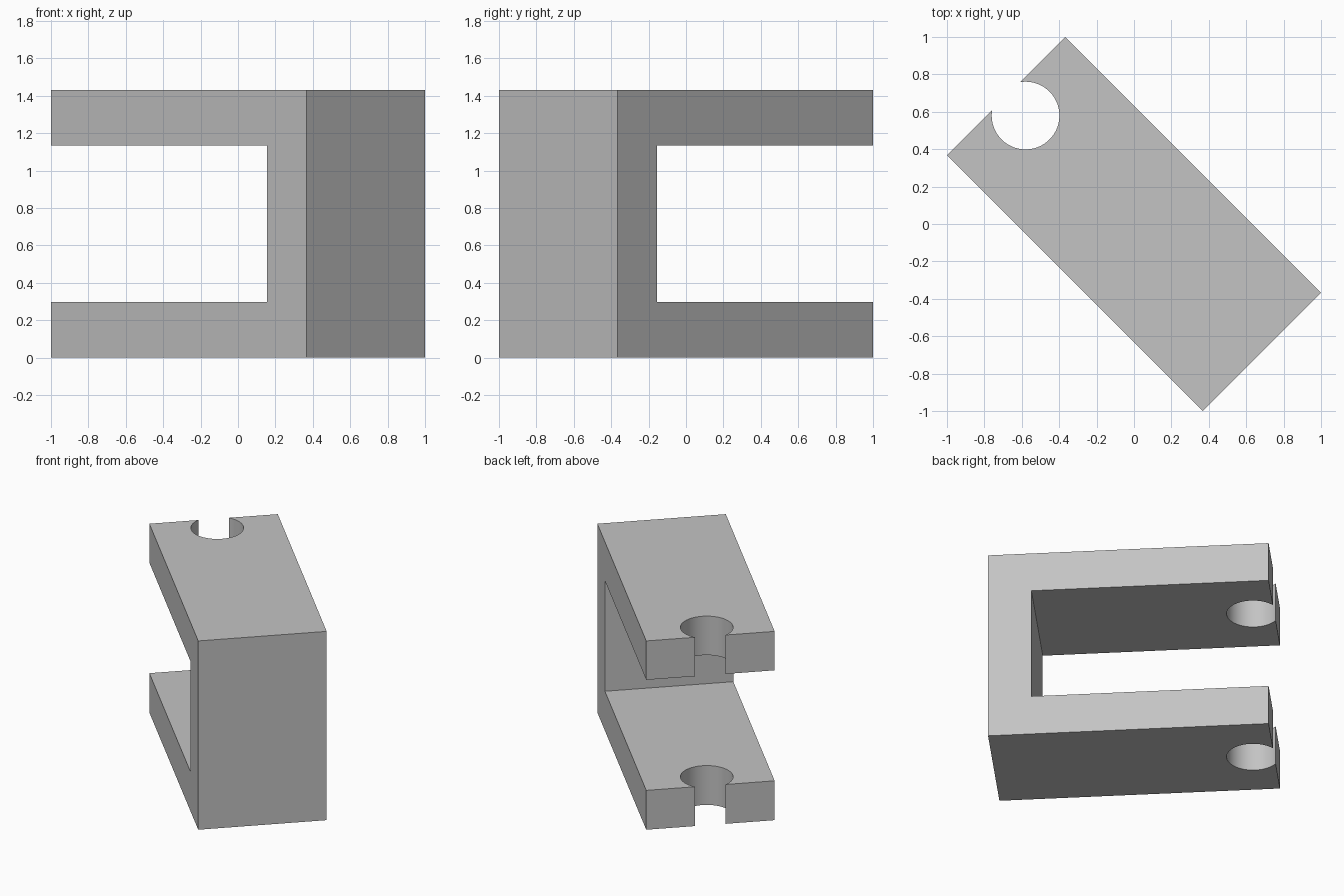
import bpy, bmesh, math
from mathutils import Matrix

cube = bpy.data.objects.get("Cube")
if cube:
    bpy.data.objects.remove(cube, do_unlink=True)

HALF_LENGTH, HALF_WIDTH, HEIGHT = 0.9666, 0.4476, 1.43
ARM_LOW, ARM_HIGH, WALL = 0.298, 1.135, 0.668
HOLE_X, HOLE_RADIUS = -0.82, 0.181
TURN = Matrix.Rotation(math.radians(-45), 4, "Z")

# Plain grey finish
grey = bpy.data.materials.new("grey")
grey.use_nodes = True
grey.diffuse_color = (0.55, 0.55, 0.55, 1)
grey.node_tree.nodes["Principled BSDF"].inputs["Base Color"].default_value = grey.diffuse_color


def add_object(name, bm):
    bmesh.ops.recalc_face_normals(bm, faces=bm.faces[:])
    bmesh.ops.transform(bm, matrix=TURN, verts=bm.verts[:])
    mesh = bpy.data.meshes.new(name)
    bm.to_mesh(mesh)
    bm.free()
    mesh.materials.append(grey)
    obj = bpy.data.objects.new(name, mesh)
    bpy.context.collection.objects.link(obj)
    return obj


# C-shaped bracket: side profile extruded across its width
profile = [(-HALF_LENGTH, 0), (HALF_LENGTH, 0), (HALF_LENGTH, HEIGHT),
           (-HALF_LENGTH, HEIGHT), (-HALF_LENGTH, ARM_HIGH), (WALL, ARM_HIGH),
           (WALL, ARM_LOW), (-HALF_LENGTH, ARM_LOW)]
bm = bmesh.new()
side = bm.faces.new([bm.verts.new((x, -HALF_WIDTH, z)) for x, z in profile])
ext = bmesh.ops.extrude_face_region(bm, geom=[side], use_keep_orig=True)
moved = [v for v in ext["geom"] if isinstance(v, bmesh.types.BMVert)]
bmesh.ops.translate(bm, verts=moved, vec=(0, 2 * HALF_WIDTH, 0))
bracket = add_object("bracket", bm)

# Round cutter for the open holes at the ends of both arms
bm = bmesh.new()
bmesh.ops.create_cone(bm, cap_ends=True, segments=96, radius1=HOLE_RADIUS,
                      radius2=HOLE_RADIUS, depth=HEIGHT + 0.4,
                      matrix=Matrix.Translation((HOLE_X, 0, HEIGHT / 2)))
cutter = add_object("hole_cutter", bm)
cutter.hide_render = True

cut = bracket.modifiers.new("open_holes", "BOOLEAN")
cut.operation = "DIFFERENCE"
cut.solver = "EXACT"
cut.object = cutter

bpy.ops.object.select_all(action="DESELECT")
bracket.select_set(True)
bpy.context.view_layer.objects.active = bracket
bpy.ops.object.modifier_apply(modifier=cut.name)
bpy.data.objects.remove(cutter, do_unlink=True)

# Smooth hole walls, crisp edges
bpy.ops.object.shade_smooth_by_angle(angle=math.radians(30))
